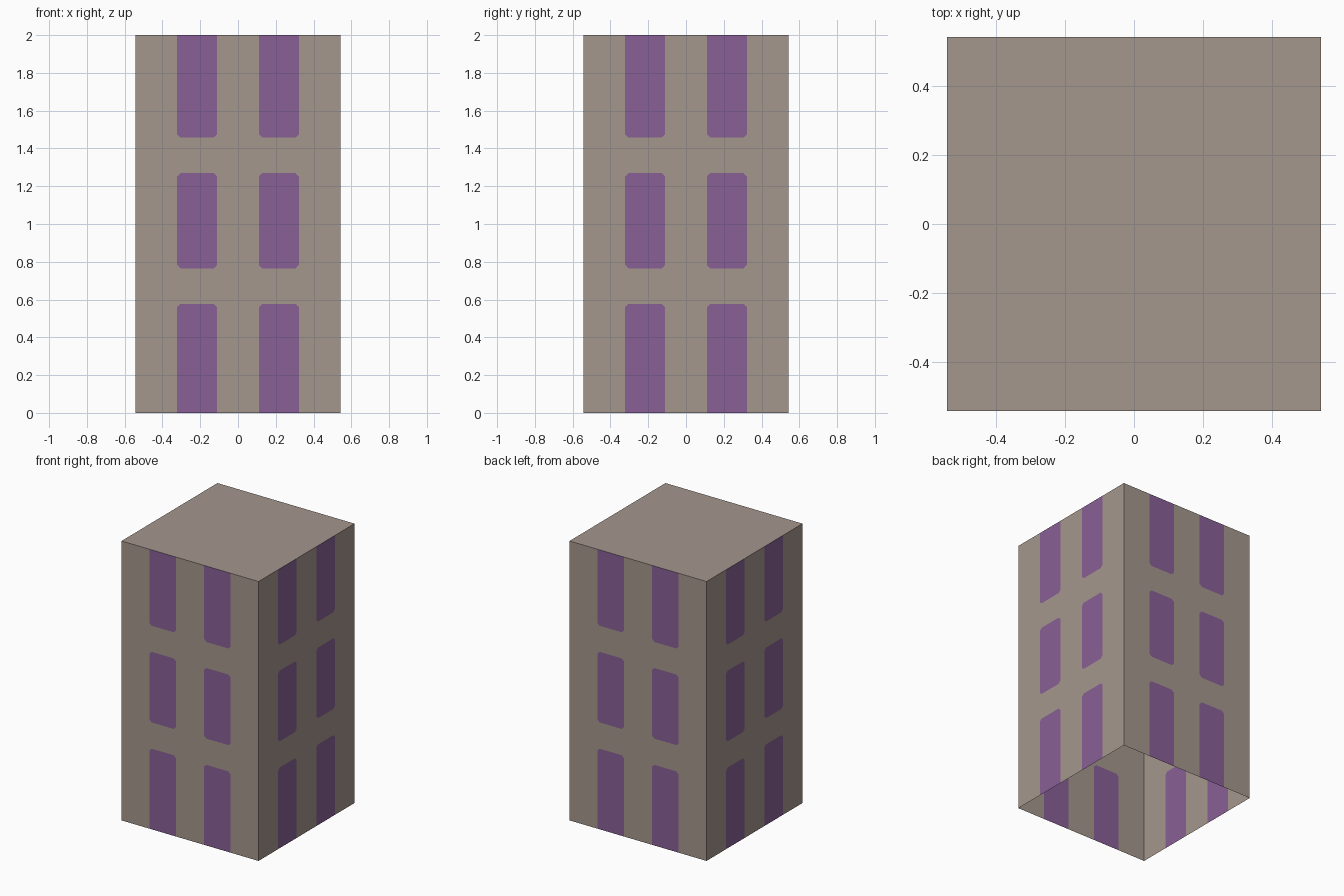
import bpy
import bmesh
from mathutils import Vector

cube = bpy.data.objects.get("Cube")
if cube:
    bpy.data.objects.remove(cube, do_unlink=True)

HALF, HEIGHT = 0.5425, 2.0
COLUMN = (0.111, 0.322)                                # window edges either side of the middle
FLOORS = [(0, 0.577), (0.765, 1.27), (1.457, HEIGHT)]  # bottom and top of each window row
CORNER = 0.018                                         # clipped window corners


def make_material(name, rgb):
    linear = [((c / 255 + 0.055) / 1.055) ** 2.4 for c in rgb] + [1]
    mat = bpy.data.materials.new(name)
    mat.use_nodes = True
    mat.diffuse_color = linear
    mat.node_tree.nodes["Principled BSDF"].inputs["Base Color"].default_value = linear
    return mat


def cut(bm, faces, axis, value):
    """Slice the given faces square to one axis."""
    normal = Vector((0, 0, 0))
    normal[axis] = 1
    geom = {g for f in faces for g in (f, *f.edges, *f.verts)}
    bmesh.ops.bisect_plane(bm, geom=list(geom), plane_co=normal * value, plane_no=normal)


def is_near(value, options):
    return any(abs(value - o) < 0.001 for o in options)


# Open-bottomed box
bm = bmesh.new()
bmesh.ops.create_cube(bm, size=1)
bmesh.ops.scale(bm, vec=(2 * HALF, 2 * HALF, HEIGHT), verts=bm.verts)
bmesh.ops.translate(bm, vec=(0, 0, HEIGHT / 2), verts=bm.verts)
bmesh.ops.delete(bm, geom=[f for f in bm.faces if f.normal.z < -0.5], context='FACES')

# Cut the four walls along the window edges
sills = [z for floor in FLOORS for z in floor if 0 < z < HEIGHT]
for z in sills:
    cut(bm, bm.faces[:], 2, z)
for axis in (0, 1):
    for value in (s * c for s in (-1, 1) for c in COLUMN):
        walls = [f for f in bm.faces if abs(f.normal[1 - axis]) > 0.5]
        cut(bm, walls, axis, value)

# Clip the window corners
corners = [v for v in bm.verts
           if is_near(v.co.z, sills) and is_near(min(abs(v.co.x), abs(v.co.y)), COLUMN)]
bmesh.ops.bevel(bm, geom=corners, offset=CORNER, segments=1, affect='VERTICES')

# Colour the window panes
bm.normal_update()
for f in bm.faces:
    c = f.calc_center_median()
    across = min(abs(c.x), abs(c.y))
    in_column = COLUMN[0] + 0.03 < across < COLUMN[1] - 0.03
    in_floor = any(low + 0.03 < c.z < high - 0.03 for low, high in FLOORS)
    f.material_index = int(abs(f.normal.z) < 0.5 and in_column and in_floor)

mesh = bpy.data.meshes.new("tower_block")
bm.to_mesh(mesh)
bm.free()
mesh.materials.append(make_material("warm grey wall", (165, 151, 141)))
mesh.materials.append(make_material("purple window", (137, 96, 150)))
tower = bpy.data.objects.new("tower_block", mesh)
bpy.context.collection.objects.link(tower)
